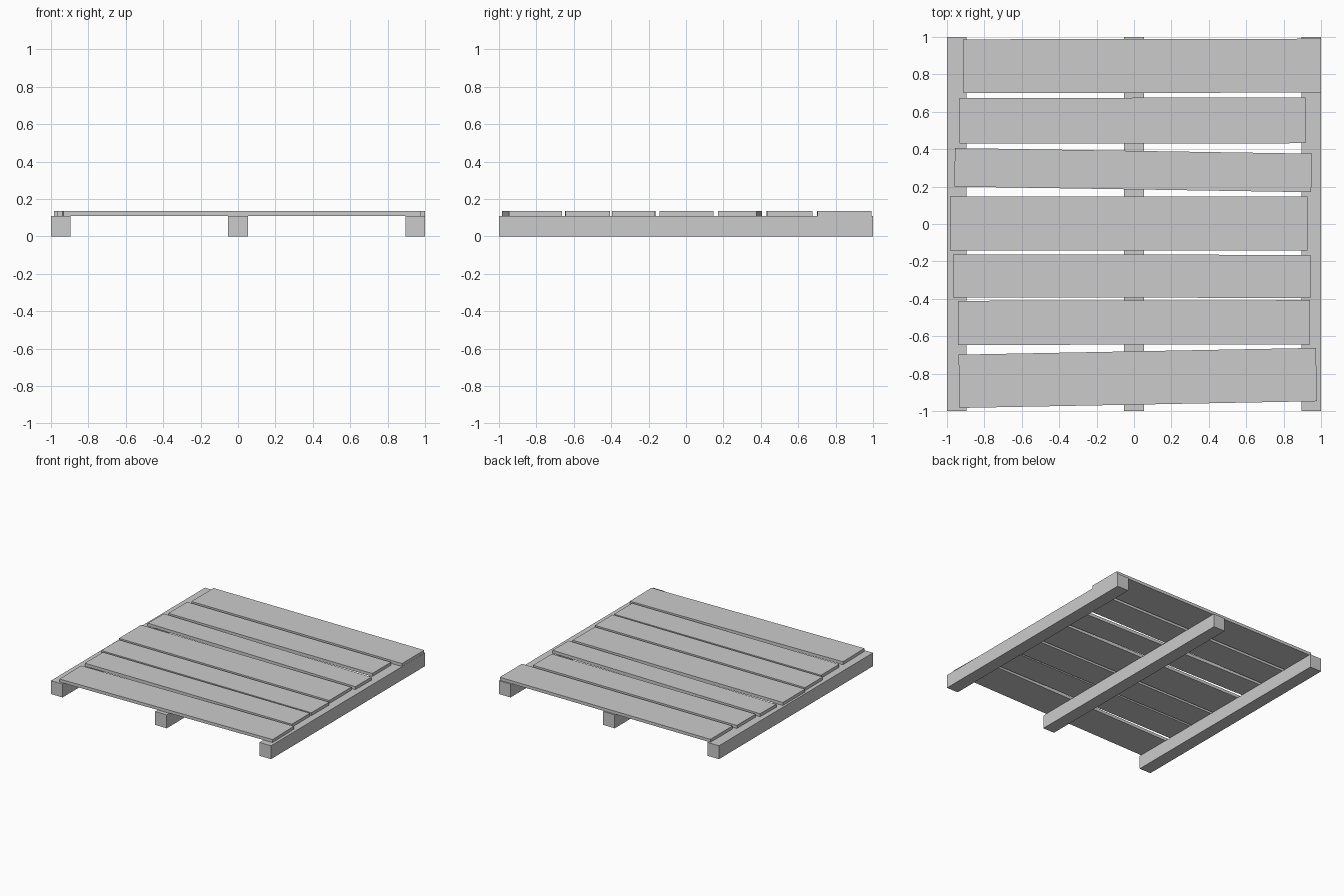
import bpy
from math import radians

if "Cube" in bpy.data.objects:
    bpy.data.objects.remove(bpy.data.objects["Cube"])

BEAM_H, TOP = 0.11, 0.135


def box(name, centre, size, angle=0.0):
    bpy.ops.mesh.primitive_cube_add(size=1, location=centre, rotation=(0, 0, radians(angle)))
    ob = bpy.context.object
    ob.name = name
    ob.scale = size
    bpy.ops.object.transform_apply(location=False, rotation=False, scale=True)
    return ob


# three bearers running front to back
for name, x in (("left", -0.9475), ("middle", 0.0), ("right", 0.9475)):
    box(f"{name}_beam", (x, 0, BEAM_H / 2), (0.105, 2.0, BEAM_H))

# deck boards, back to front: centre x, centre y, length, width, tilt in degrees
boards = [
    (0.043, 0.845, 1.912, 0.288, 0.10),
    (-0.008, 0.553, 1.852, 0.244, 0.05),
    (-0.005, 0.288, 1.908, 0.206, -0.90),
    (-0.027, 0.002, 1.911, 0.288, 0.0),
    (-0.012, -0.279, 1.911, 0.230, -0.05),
    (0.0, -0.527, 1.880, 0.236, 0.10),
    (0.020, -0.823, 1.911, 0.285, 1.08),
]
for i, (x, y, length, width, tilt) in enumerate(boards, 1):
    box(f"deck_board_{i}", (x, y, (BEAM_H + TOP) / 2), (length, width, TOP - BEAM_H), tilt)
